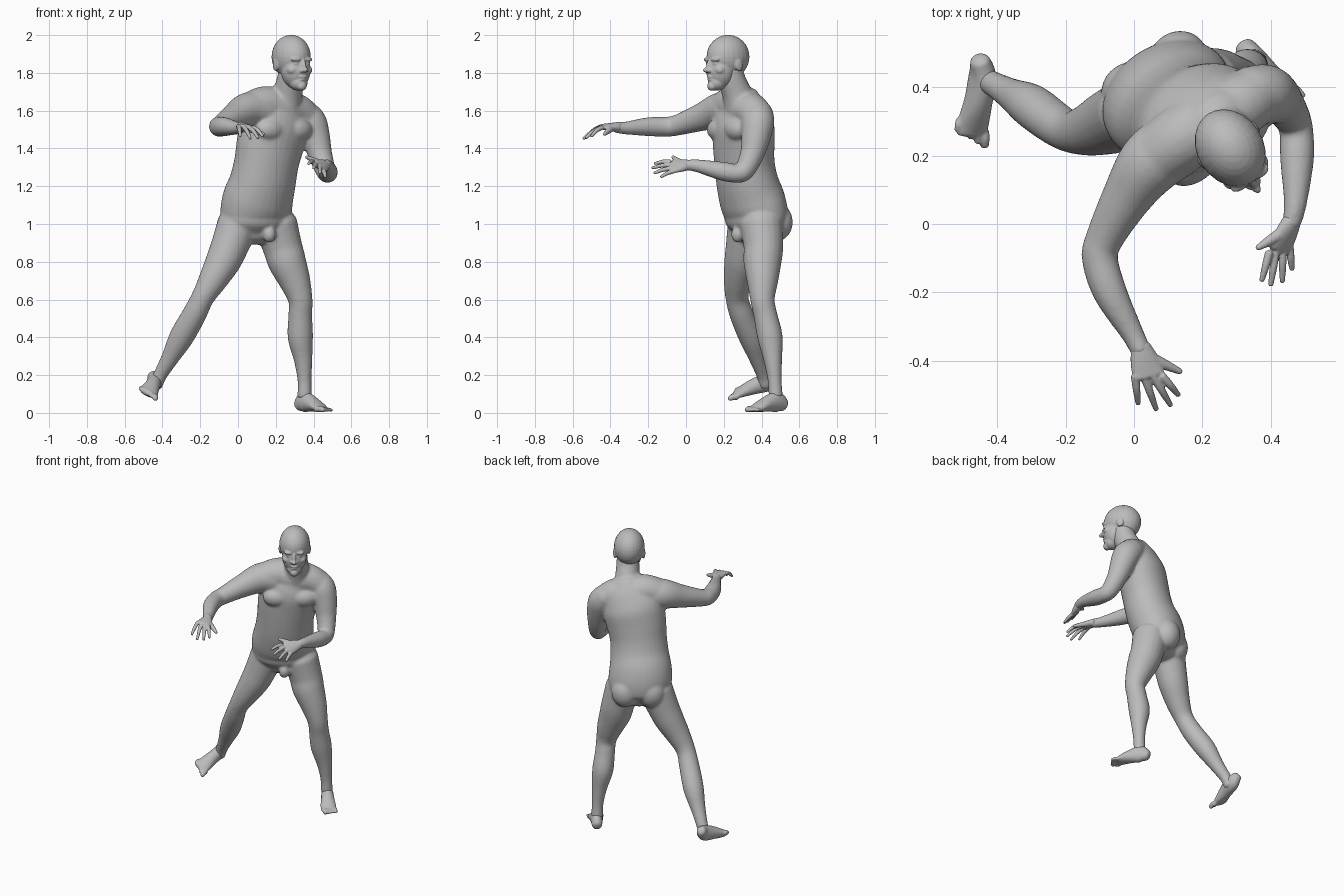
import bpy, bmesh, math
from mathutils import Vector, Matrix

cube = bpy.data.objects.get("Cube")
if cube:
    bpy.data.objects.remove(cube)

skin = bpy.data.materials.new("grey_skin")
skin.use_nodes = True
GREY = (0.5, 0.5, 0.5, 1)
skin.diffuse_color = GREY
skin.node_tree.nodes["Principled BSDF"].inputs["Base Color"].default_value = GREY

YAW = math.radians(33)
SIDE = Vector((math.cos(YAW), math.sin(YAW), 0))
FRONT = Vector((math.sin(YAW), -math.cos(YAW), 0))
UP = Vector((0, 0, 1))


def spline(keys, steps):
    """Smooth interpolation through tuples of any length."""
    out = []
    for i in range(len(keys) - 1):
        p = [keys[max(i - 1, 0)], keys[i], keys[i + 1], keys[min(i + 2, len(keys) - 1)]]
        for s in range(steps):
            t = s / steps
            out.append([0.5 * (2 * b + (c - a) * t + (2 * a - 5 * b + 4 * c - d) * t * t
                               + (3 * b - a - 3 * c + d) * t ** 3) for a, b, c, d in zip(*p)])
    return out + [list(keys[-1])]


def loft(bm, keys, side=SIDE, sides=20, steps=5):
    """Closed tube through (x, y, z, half width[, half depth]) with rounded ends."""
    keys = [k if len(k) == 5 else (*k, k[3]) for k in keys]
    pts = spline(keys, steps)
    pos = [Vector(p[:3]) for p in pts]
    sections = []
    for i, p in enumerate(pts):
        t = (pos[min(i + 1, len(pos) - 1)] - pos[max(i - 1, 0)]).normalized()
        sections.append((pos[i], t, p[3], p[4]))

    def cap(section, sign):
        c, t, a, b = section
        return [(c + t * sign * min(a, b) * 0.6 * math.sin(q), t, a * math.cos(q), b * math.cos(q))
                for q in (0.5, 1.0, 1.45)]
    sections = cap(sections[0], -1)[::-1] + sections + cap(sections[-1], 1)
    rings = []
    for c, t, a, b in sections:
        u = (side - t * side.dot(t)).normalized()
        v = t.cross(u)
        angles = [2 * math.pi * j / sides for j in range(sides)]
        rings.append([bm.verts.new(c + u * a * math.cos(q) + v * b * math.sin(q)) for q in angles])
    for r0, r1 in zip(rings, rings[1:]):
        for j in range(sides):
            k = (j + 1) % sides
            bm.faces.new((r0[j], r0[k], r1[k], r1[j]))
    bm.faces.new(rings[0][::-1])
    bm.faces.new(rings[-1])


def blob(bm, centre, radii, tilt=0):
    """Ellipsoid turned the way the figure faces."""
    m = (Matrix.Translation(centre) @ Matrix.Rotation(YAW, 4, "Z")
         @ Matrix.Rotation(tilt, 4, "X") @ Matrix.Diagonal((*radii, 1)))
    bmesh.ops.create_uvsphere(bm, u_segments=24, v_segments=16, radius=1, matrix=m)


def finish(bm, name, voxel, smooth):
    """Fuse the overlapping volumes into one smooth surface."""
    bmesh.ops.recalc_face_normals(bm, faces=bm.faces)
    mesh = bpy.data.meshes.new(name)
    bm.to_mesh(mesh)
    bm.free()
    mesh.materials.append(skin)
    obj = bpy.data.objects.new(name, mesh)
    bpy.context.collection.objects.link(obj)
    fuse = obj.modifiers.new("fuse", "REMESH")
    fuse.mode = "VOXEL"
    fuse.voxel_size = voxel
    fuse.use_smooth_shade = True
    relax = obj.modifiers.new("relax", "SMOOTH")
    relax.factor = 0.5
    relax.iterations = smooth


# Torso, shoulders and neck
bm = bmesh.new()
loft(bm, [(.10, .37, .95, .15, .10), (.10, .37, 1.0, .19, .145), (.095, .37, 1.06, .2, .155),
          (.105, .35, 1.13, .198, .162), (.13, .325, 1.22, .185, .155), (.15, .31, 1.32, .18, .15),
          (.17, .305, 1.42, .19, .15), (.195, .305, 1.52, .195, .148), (.22, .305, 1.6, .17, .12),
          (.245, .295, 1.67, .11, .09)], sides=32)
loft(bm, [(.06, .19, 1.605, .09), (.14, .25, 1.63, .1), (.23, .3, 1.61, .105),
          (.31, .35, 1.595, .095), (.37, .385, 1.55, .085)], side=UP)
loft(bm, [(.24, .3, 1.6, .1), (.262, .27, 1.69, .08), (.28, .24, 1.77, .073), (.287, .23, 1.84, .07)])
hips, chest = Vector((.1, .375, 0)), Vector((.19, .305, 0))
for s in (-1, 1):
    blob(bm, chest + FRONT * .1 + SIDE * s * .085 + UP * 1.5, (.085, .055, .06))
    blob(bm, hips - FRONT * .075 + SIDE * s * .083 + UP * 1.01, (.088, .08, .1))
blob(bm, hips + FRONT * .12 + UP * .945, (.035, .035, .045))

# Arms
loft(bm, [(.13, .24, 1.6, .1), (.05, .18, 1.6, .096), (-.02, .08, 1.565, .074),
          (-.085, -.04, 1.525, .056), (-.1, -.1, 1.515, .053), (-.07, -.2, 1.515, .05),
          (-.005, -.32, 1.508, .034), (.02, -.37, 1.512, .03)], side=UP)
loft(bm, [(.33, .38, 1.59, .08), (.38, .38, 1.54, .088), (.41, .37, 1.46, .078),
          (.435, .35, 1.37, .064), (.463, .31, 1.285, .054), (.475, .27, 1.268, .05),
          (.477, .19, 1.28, .05), (.472, .06, 1.308, .034), (.46, 0, 1.312, .028)])

# Legs
loft(bm, [(0, .33, 1.0, .11), (-.045, .31, .88, .1), (-.08, .295, .8, .093), (-.135, .275, .7, .076),
          (-.187, .27, .61, .061), (-.232, .295, .52, .064), (-.3, .345, .4, .065),
          (-.36, .38, .29, .047), (-.412, .41, .2, .037), (-.435, .42, .15, .038)])
loft(bm, [(.2, .4, 1.0, .115), (.235, .41, .88, .105), (.26, .405, .8, .101), (.3, .405, .7, .084),
          (.33, .405, .6, .065), (.33, .42, .52, .063), (.33, .445, .4, .067),
          (.345, .46, .28, .049), (.352, .47, .17, .037), (.352, .475, .09, .038)])
finish(bm, "body", .009, 6)

# Head with facial features, placed in its own frame
bm = bmesh.new()
centre = Vector((.287, .214, 1.885))


def feature(x, y, z, radii, mirror=False, tilt=0):
    for s in ((-1, 1) if mirror else (1,)):
        blob(bm, centre + SIDE * x * s - FRONT * y + UP * z, radii, tilt)


feature(0, .01, 0, (.097, .12, .116))
feature(0, -.035, -.07, (.078, .078, .1))
feature(0, -.06, -.135, (.05, .048, .045))
feature(0, -.092, -.155, (.027, .024, .025))
feature(0, -.108, -.045, (.013, .018, .042), tilt=-.3)
feature(0, -.123, -.07, (.014, .024, .014))
feature(.014, -.112, -.073, (.011, .014, .011), True)
feature(.034, -.093, -.014, (.032, .02, .012), True)
feature(.034, -.089, -.036, (.017, .016, .012), True)
feature(.047, -.07, -.07, (.028, .03, .025), True)
feature(0, -.103, -.106, (.026, .014, .007))
feature(0, -.1, -.12, (.022, .014, .008))
feature(.09, .02, -.04, (.012, .024, .036), True, .2)
finish(bm, "head", .005, 3)


def hand(name, wrist, index, little, tips, thumb, lift):
    """Palm, four bent fingers and a thumb."""
    bm = bmesh.new()
    wrist, index, little = Vector(wrist), Vector(index), Vector(little)
    across = (index - little).normalized()
    knuckles = (index + little) / 2
    loft(bm, [(*wrist, .03, .026), (*wrist.lerp(knuckles, .45), .042, .022),
              (*knuckles, .048, .014)], side=across)
    for i, tip in enumerate(tips):
        base, tip = index.lerp(little, i / 3), Vector(tip)
        bend = base.lerp(tip, .5) + Vector((0, 0, lift))
        loft(bm, [(*base, .0125), (*bend, .0115), (*tip, .008)], side=across, sides=10)
    root, thumb = wrist.lerp(index, .35), Vector(thumb)
    loft(bm, [(*root, .02), (*root.lerp(thumb, .5), .016), (*thumb, .009)], side=UP, sides=10)
    finish(bm, name, .004, 2)


hand("right_hand", (.02, -.36, 1.512), (.083, -.445, 1.51), (.003, -.445, 1.518),
     [(.13, -.5, 1.465), (.107, -.53, 1.455), (.065, -.542, 1.452), (.012, -.525, 1.465)],
     (.136, -.432, 1.475), .008)
hand("left_hand", (.462, .01, 1.312), (.395, -.085, 1.33), (.455, -.065, 1.28),
     [(.374, -.165, 1.32), (.4, -.178, 1.297), (.434, -.168, 1.27), (.462, -.132, 1.25)],
     (.362, -.07, 1.355), .004)


def foot(name, path, ball_in, ball_out, big, little):
    """Arched foot with five toes fanned between the big and little toe."""
    bm = bmesh.new()
    a, b, c, d = (Vector(v) for v in (ball_in, ball_out, big, little))
    loft(bm, path, side=(a - b).normalized())
    for i in range(5):
        t = i / 4
        r = .017 - .007 * min(1, t * 1.6)
        base, tip = a.lerp(b, t), c.lerp(d, t)
        mid = base.lerp(tip, .5) + UP * .004
        loft(bm, [(*base, r), (*mid, r), (*tip, r * .8)], side=UP, sides=10)
    finish(bm, name, .005, 3)


foot("right_foot",
     [(-.45, .475, .195, .03, .032), (-.443, .435, .165, .039, .05), (-.455, .36, .14, .042, .042),
      (-.472, .29, .112, .05, .026), (-.476, .265, .105, .048, .018)],
     (-.44, .27, .085), (-.512, .305, .13), (-.437, .23, .075), (-.518, .275, .127))
foot("left_foot",
     [(.325, .515, .043, .032, .036), (.35, .483, .058, .038, .055), (.385, .438, .05, .042, .045),
      (.425, .388, .031, .05, .027), (.44, .37, .022, .048, .018)],
     (.415, .35, .019), (.468, .402, .016), (.452, .322, .016), (.497, .375, .013))
